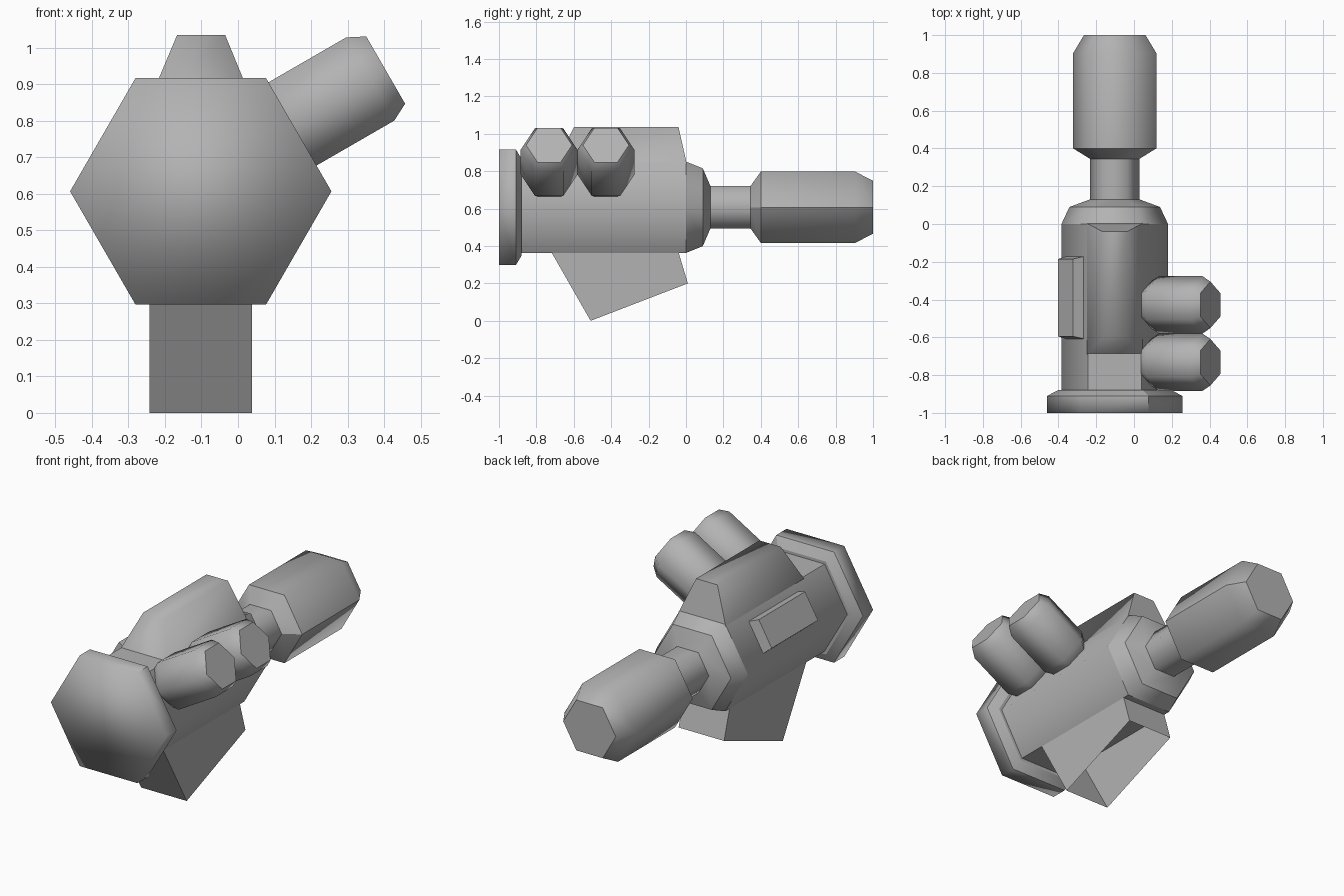
import bpy, math
from mathutils import Vector, Matrix

if "Cube" in bpy.data.objects:
    bpy.data.objects.remove(bpy.data.objects["Cube"])

CX, CZ = -0.102, 0.607          # main axis runs along y through here
C30, S30 = math.cos(math.pi / 6), 0.5

grey = bpy.data.materials.new("dark_grey")
grey.diffuse_color = (0.45, 0.45, 0.45, 1)
grey.use_nodes = True
grey.node_tree.nodes["Principled BSDF"].inputs["Base Color"].default_value = grey.diffuse_color


def finish(name, verts, faces, smooth=None):
    me = bpy.data.meshes.new(name)
    me.from_pydata(verts, [], faces)
    me.materials.append(grey)
    ob = bpy.data.objects.new(name, me)
    bpy.context.collection.objects.link(ob)
    bpy.ops.object.select_all(action='DESELECT')
    ob.select_set(True)
    bpy.context.view_layer.objects.active = ob
    bpy.ops.object.mode_set(mode='EDIT')
    bpy.ops.mesh.select_all(action='SELECT')
    bpy.ops.mesh.normals_make_consistent(inside=False)
    bpy.ops.object.mode_set(mode='OBJECT')
    if smooth:
        bpy.ops.object.shade_smooth_by_angle(angle=math.radians(smooth))
    return ob


def loft(name, rings, smooth=None, open_side=None):
    """Skin a list of equally sized vertex loops and cap both ends."""
    n = len(rings[0])
    verts = [v for r in rings for v in r]
    faces = [list(range(n)), [len(verts) - n + i for i in range(n)]]
    for k in range(len(rings) - 1):
        for i in range(n):
            j = (i + 1) % n
            if i != open_side:
                faces.append([k * n + i, k * n + j, (k + 1) * n + j, (k + 1) * n + i])
    return finish(name, verts, faces, smooth)


def crease(ob, test, n):
    """Smooth the whole part, keeping sharp only the edges picked by test.
    test gets (ring, ring, corner, corner) of each edge."""
    ob.data.shade_smooth()
    for e in ob.data.edges:
        a, b = sorted(e.vertices)
        e.use_edge_sharp = test(a // n, b // n, a % n, b % n)


def hex_lathe(name, profile, origin, axis, corner, smooth=62):
    """Six-sided turned part: profile is (distance along axis, radius)."""
    o, a, u = Vector(origin), Vector(axis).normalized(), Vector(corner).normalized()
    v = a.cross(u)
    rings = [[o + a * t + (u * math.cos(i * math.pi / 3) + v * math.sin(i * math.pi / 3)) * r
              for i in range(6)] for t, r in profile]
    return loft(name, rings, smooth)


def main_part(name, profile, sharp_rings=(), sharp_lines=()):
    """Turned part on the main axis; corners 0 right, 1-2 below, 3 left, 4-5 above."""
    ob = hex_lathe(name, profile, (CX, 0, CZ), (0, 1, 0), (1, 0, 0))
    crease(ob, lambda r, s, i, j: (r in sharp_rings) if r == s else (i in sharp_lines), 6)


# Parts on the main axis
main_part("end_plate", [(-1, 0.358), (-0.91, 0.358), (-0.88, 0.30)], (1, 2), (5,))
main_part("body", [(-0.89, 0.282), (0, 0.282)], (0, 1), (1, 2, 4, 5))
main_part("collar", [(0, 0.282), (0.09, 0.24), (0.13, 0.132)], (0, 1, 2))
main_part("neck", [(0.12, 0.131), (0.36, 0.131)], (0, 1))
main_part("barrel", [(0.345, 0.131), (0.40, 0.22), (0.905, 0.22), (1.0, 0.163)], (0, 1, 3), (0,))

# Two angled pods on the upper right face
axis = Vector((C30, 0, S30))
across = Vector((-S30, 0, C30)) * 0.611
for i, y in enumerate((-0.428, -0.732)):
    hex_lathe(f"pod_{i + 1}", [(0.455, 0.122), (0.505, 0.152), (0.771, 0.152), (0.82, 0.123)],
              across + Vector((0, y, 0)), axis, (0, 1, 0))


def rect(x0, x1, y0, y1, z):
    return [Vector(p) for p in ((x0, y0, z), (x1, y0, z), (x1, y1, z), (x0, y1, z))]


# Tapered block on top, smooth apart from its rear face
block = loft("top_block", [rect(-0.249, 0.045, -0.692, 0.004, 0.84),
                           rect(-0.167, -0.035, -0.60, -0.04, 1.035)])
crease(block, lambda r, s, i, j: r == s == 0 or (i >= 2 and j >= 2), 4)

# Slanted grip underneath, hollow and open at the bottom
side = [(-0.72, 0.367), (-0.51, 0.0), (0.01, 0.2), (-0.04, 0.367)]
loft("grip", [[Vector((x, y, z)) for y, z in side] for x in (-0.243, 0.039)], open_side=1)

# Raised panel on the upper left face
m = Matrix.Translation((CX, 0, CZ)) @ Matrix.Rotation(-math.pi / 3, 4, 'Y')
panel = [rect(-0.092, 0.092, -0.61, -0.17, 0.235), rect(-0.08, 0.08, -0.595, -0.185, 0.30)]
loft("side_panel", [[m @ p for p in r] for r in panel])
